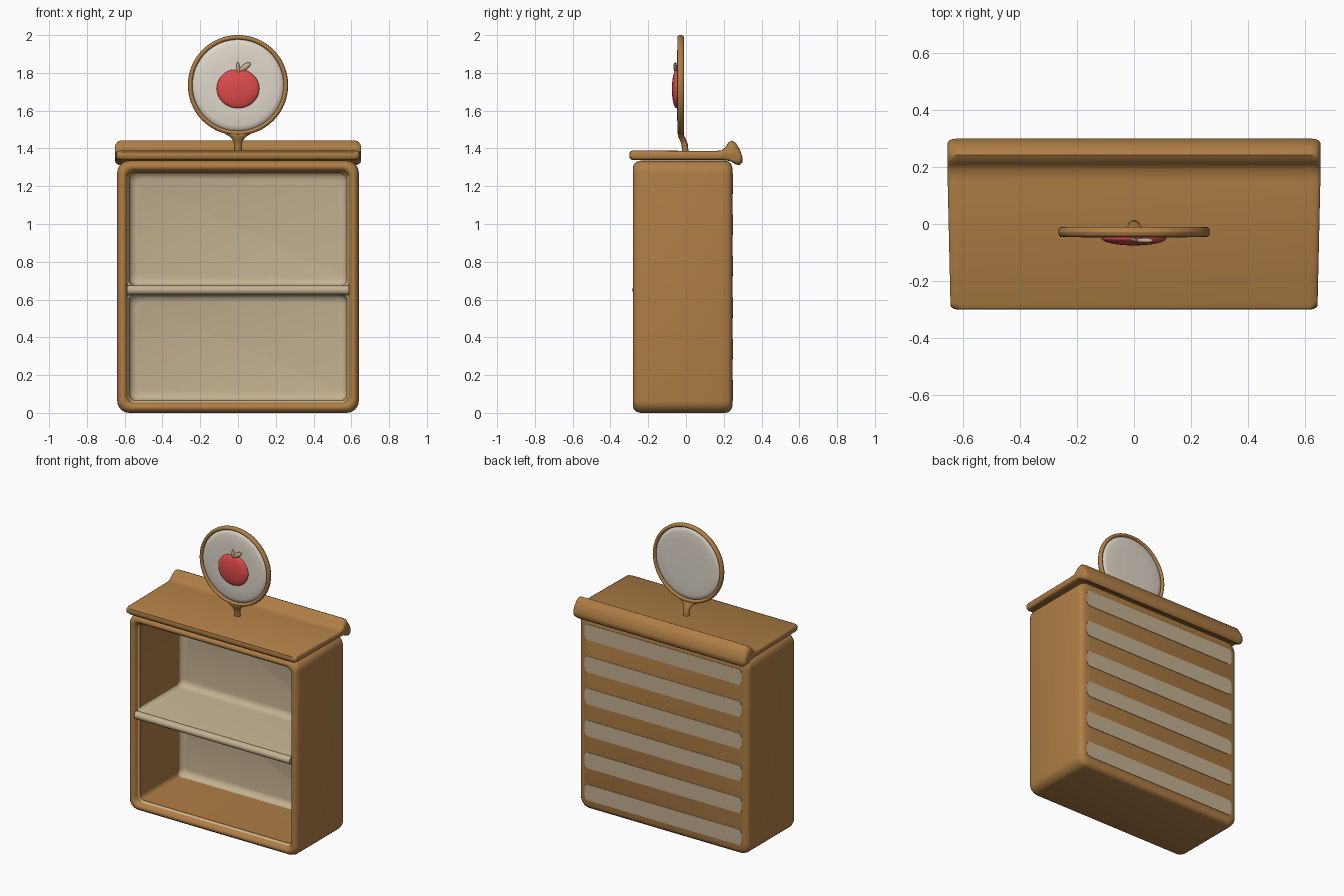
import bpy, bmesh, math
from mathutils import Vector

cube = bpy.data.objects.get("Cube")
if cube:
    bpy.data.objects.remove(cube, do_unlink=True)


def material(name, rgb):
    m = bpy.data.materials.new(name)
    m.use_nodes = True
    m.diffuse_color = (*rgb, 1)
    m.node_tree.nodes["Principled BSDF"].inputs["Base Color"].default_value = (*rgb, 1)
    return m


WOOD = material("warm brown wood", (0.43, 0.21, 0.06))
CREAM = material("tan cream", (0.55, 0.44, 0.28))
PALE = material("pale sign cream", (0.74, 0.68, 0.59))
RED = material("apple red", (0.74, 0.07, 0.07))


def finish(name, bm, mat, flip=False, angle=40):
    bmesh.ops.recalc_face_normals(bm, faces=bm.faces)
    if flip:
        bmesh.ops.reverse_faces(bm, faces=bm.faces)
    me = bpy.data.meshes.new(name)
    bm.to_mesh(me)
    bm.free()
    me.materials.append(mat)
    ob = bpy.data.objects.new(name, me)
    bpy.context.collection.objects.link(ob)
    bpy.ops.object.select_all(action="DESELECT")
    ob.select_set(True)
    bpy.context.view_layer.objects.active = ob
    bpy.ops.object.shade_smooth_by_angle(angle=math.radians(angle))
    return ob


def loft(name, rings, mat, cap_start=True, cap_end=True, flip=False, angle=40):
    """Skin a list of equal-length point rings."""
    bm = bmesh.new()
    rows = [[bm.verts.new(p) for p in ring] for ring in rings]
    n = len(rows[0])
    for a, b in zip(rows, rows[1:]):
        for i in range(n):
            j = (i + 1) % n
            bm.faces.new((a[i], a[j], b[j], b[i]))
    if cap_start:
        bm.faces.new(rows[0])
    if cap_end:
        bm.faces.new(rows[-1])
    return finish(name, bm, mat, flip, angle)


def rounded_rect(hw, z0, z1, r, y, seg=6):
    """Rounded rectangle facing the front, at depth y."""
    cz, hh = (z0 + z1) / 2, (z1 - z0) / 2
    pts = []
    for k, (sx, sz) in enumerate(((1, 1), (-1, 1), (-1, -1), (1, -1))):
        for i in range(seg + 1):
            a = math.pi / 2 * (k + i / seg)
            pts.append((sx * (hw - r) + r * math.cos(a), y,
                        cz + sz * (hh - r) + r * math.sin(a)))
    return pts


def ellipse(cx, cy, cz, rx, ry=0, rz=0, n=48):
    """Ellipse across x and either y (level) or z (upright)."""
    return [(cx + rx * math.cos(t), cy + ry * math.sin(t), cz + rz * math.sin(t))
            for t in (2 * math.pi * i / n for i in range(n))]


def ball(name, centre, size, mat, tilt=0, dimple=0):
    bm = bmesh.new()
    bmesh.ops.create_uvsphere(bm, u_segments=32, v_segments=20, radius=1)
    for v in bm.verts:
        p = v.co.copy()
        if p.z > 0:
            p.z -= dimple * max(0, 1 - abs(p.x) / 0.4) ** 2
        p = Vector((p.x * size[0], p.y * size[1], p.z * size[2]))
        c, s = math.cos(tilt), math.sin(tilt)
        v.co = Vector((p.x * c - p.z * s, p.y, p.x * s + p.z * c)) + Vector(centre)
    return finish(name, bm, mat, angle=60)


# Cabinet shell: back, outer walls, rounded front rim, hollow inside
shell = [(0.035, 0.245), (0.015, 0.238), (0.004, 0.225), (0, 0.205),
         (0, -0.24), (0.006, -0.262), (0.018, -0.276), (0.03, -0.28),
         (0.043, -0.275), (0.052, -0.262), (0.055, -0.245), (0.066, -0.235),
         (0.066, 0.225)]
loft("cabinet_body", [rounded_rect(0.64 - d, d, 1.335 - d, max(0.065 - d * 0.5, 0.02), y)
                      for d, y in shell], WOOD)

# Cream compartments
lining = [(-0.012, 0.01, -0.25), (-0.003, 0.03, -0.243), (0, 0.04, -0.23), (0, 0.04, 0.165),
          (0.004, 0.04, 0.19), (0.016, 0.036, 0.208), (0.04, 0.03, 0.215)]
for name, z0, z1 in (("lower", 0.064, 0.628), ("upper", 0.672, 1.277)):
    loft(name + "_compartment", [rounded_rect(0.578 - d, z0 + d, z1 - d, r, y)
                                 for d, r, y in lining], CREAM, cap_start=False, flip=True)

# Rounded front edge of the shelf
loft("shelf_edge", [[(x, -0.259 + 0.026 * math.cos(t), 0.65 + 0.025 * math.sin(t))
                     for t in (math.tau * i / 16 for i in range(16))]
                    for x in (-0.587, 0.587)], CREAM)

# Painted slats across the back
for i in range(6):
    z = 0.065 + 0.219 * i
    loft(f"back_stripe_{i + 1}", [rounded_rect(0.592, z, z + 0.108, 0.025, y)
                                  for y in (0.242, 0.248)], CREAM)

# Roof board with a rolled back edge
profile = [(-0.285, 1.338), (-0.298, 1.348), (-0.3, 1.365), (-0.297, 1.382), (-0.28, 1.39),
           (0.15, 1.386), (0.19, 1.39), (0.21, 1.408), (0.224, 1.432), (0.242, 1.442),
           (0.262, 1.432), (0.285, 1.395), (0.299, 1.355), (0.298, 1.325), (0.283, 1.311),
           (0.262, 1.316), (0.235, 1.333), (0.2, 1.338)]


def roof_ring(x, s):
    # Shrink towards the board's mid-line, and narrow the front a little
    return [(x * (0.985 + 0.015 * min(1, (y + 0.3) / 0.4)), y * (1 - 0.05 * s),
             1.364 + (z - 1.364) * (1 - 0.5 * s)) for y, z in profile]


ends = [(-0.652, 1), (-0.648, 0.5), (-0.637, 0.15), (-0.62, 0)]
loft("roof_board", [roof_ring(x, s) for x, s in ends + [(-x, s) for x, s in ends[::-1]]],
     WOOD, angle=50)

# Sign: ring, flared post and domed disc
SZ, SY = 1.735, -0.028
ring_rows = []
for k in range(13):
    a = math.tau * k / 12
    r = 0.253 + 0.0125 * math.cos(a)
    ring_rows.append(ellipse(0, SY + 0.018 * math.sin(a), SZ, r, rz=r, n=64))
loft("sign_ring", ring_rows, WOOD, cap_start=False, cap_end=False, angle=60)

post = [(1.37, -0.004, 0.02, 0.017), (1.42, -0.006, 0.02, 0.017), (1.44, -0.014, 0.025, 0.017),
        (1.46, -0.023, 0.04, 0.017), (1.473, -0.027, 0.062, 0.016), (1.485, SY, 0.075, 0.012)]
loft("sign_post", [ellipse(0, y, z, w, ry=d, n=24) for z, y, w, d in post], WOOD)

disc = [(0.15, -0.02), (0.215, -0.017), (0.235, -0.011), (0.245, 0),
        (0.235, 0.011), (0.215, 0.015), (0.15, 0.017)]
loft("sign_disc", [ellipse(0, SY + y, SZ, r, rz=r, n=64) for r, y in disc], PALE)

# Apple emblem with stem and leaf
ball("apple", (0, -0.05, 1.717), (0.113, 0.025, 0.104), RED, dimple=0.1)
ball("apple_stem", (0.001, -0.056, 1.827), (0.009, 0.008, 0.03), CREAM, tilt=0.1)
ball("apple_leaf", (0.037, -0.058, 1.832), (0.035, 0.009, 0.015), CREAM, tilt=0.6)
